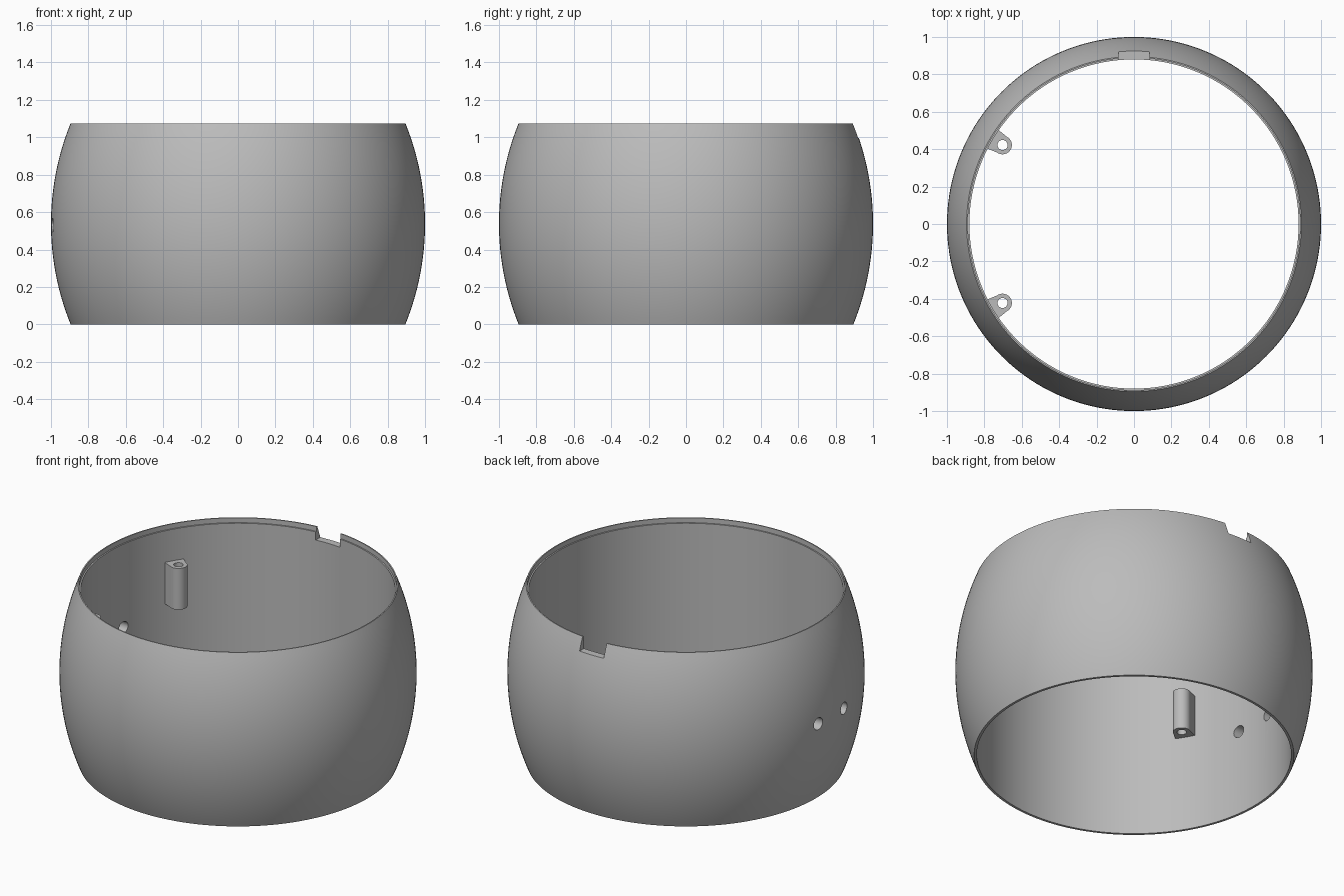
import bpy, bmesh, math
from mathutils import Matrix

if "Cube" in bpy.data.objects:
    bpy.data.objects.remove(bpy.data.objects["Cube"])

HEIGHT, MID = 1.075, 0.5375
R_IN, R_RIM, R_END = 0.88, 0.888, 0.895
SEG = 160

grey = bpy.data.materials.new("plain grey")
grey.diffuse_color = (0.5, 0.5, 0.5, 1)
grey.use_nodes = True
grey.node_tree.nodes["Principled BSDF"].inputs["Base Color"].default_value = grey.diffuse_color


def make_object(name, bm):
    bmesh.ops.recalc_face_normals(bm, faces=bm.faces)
    mesh = bpy.data.meshes.new(name)
    bm.to_mesh(mesh)
    bm.free()
    mesh.materials.append(grey)
    obj = bpy.data.objects.new(name, mesh)
    bpy.context.collection.objects.link(obj)
    return obj


def cylinder(name, radius, depth, matrix):
    bm = bmesh.new()
    bmesh.ops.create_cone(bm, cap_ends=True, segments=32, radius1=radius,
                          radius2=radius, depth=depth, matrix=matrix)
    return make_object(name, bm)


def cut(obj, cutters):
    """Subtract the cutters, bake the result and remove the cutters."""
    for c in cutters:
        c.hide_render = True
        mod = obj.modifiers.new("cut", 'BOOLEAN')
        mod.operation, mod.solver, mod.object = 'DIFFERENCE', 'EXACT', c
    bpy.context.view_layer.update()
    deps = bpy.context.evaluated_depsgraph_get()
    mesh = bpy.data.meshes.new_from_object(obj.evaluated_get(deps))
    obj.modifiers.clear()
    obj.data = mesh
    for c in cutters:
        bpy.data.objects.remove(c)


def smooth(obj):
    bpy.ops.object.select_all(action='DESELECT')
    obj.select_set(True)
    bpy.context.view_layer.objects.active = obj
    bpy.ops.object.shade_smooth_by_angle(angle=math.radians(30))


# Barrel shell: circular-arc outside, straight bore, stepped top rim
sag = 1 - R_END
arc_r = (MID ** 2 + sag ** 2) / (2 * sag)
profile = []
for i in range(33):
    z = HEIGHT * i / 32
    profile.append((1 - arc_r + math.sqrt(arc_r ** 2 - (z - MID) ** 2), z))
profile += [(R_RIM, HEIGHT), (R_RIM, HEIGHT - 0.03), (R_IN, HEIGHT - 0.03), (R_IN, 0)]

bm = bmesh.new()
rings = []
for k in range(SEG):
    a = 2 * math.pi * k / SEG
    rings.append([bm.verts.new((r * math.cos(a), r * math.sin(a), z)) for r, z in profile])
n = len(profile)
for k in range(SEG):
    p, q = rings[k], rings[(k + 1) % SEG]
    for i in range(n):
        j = (i + 1) % n
        bm.faces.new((p[i], q[i], q[j], p[j]))
shell = make_object("barrel_shell", bm)

# Rear rim notch and two side wire holes
bm = bmesh.new()
bmesh.ops.create_cube(bm, size=1, matrix=Matrix.Translation((0, 0.9, HEIGHT + 0.02))
                      @ Matrix.Diagonal((0.165, 0.3, 0.2, 1)))
cutters = [make_object("notch_cutter", bm)]
for y in (-0.125, 0.125):
    cutters.append(cylinder("wire_hole_cutter", 0.037, 0.5,
                            Matrix.Translation((-0.95, y, 0.53))
                            @ Matrix.Rotation(math.pi / 2, 4, 'Y')))
cut(shell, cutters)
smooth(shell)

# Screw posts: rounded tip facing inward, flared base sunk into the wall
Z0, Z1, POST_R = 0.595, 0.85, 0.82
for side, label in ((1, "rear"), (-1, "front")):
    turn = Matrix.Rotation(side * math.radians(149), 4, 'Z')
    outline = [(0.895, -0.06), (0.895, 0.06)]
    for i in range(17):
        a = math.radians(85 + 190 * i / 16)
        outline.append((POST_R + 0.05 * math.cos(a), 0.05 * math.sin(a)))
    bm = bmesh.new()
    face = bm.faces.new([bm.verts.new((x, y, Z0)) for x, y in outline])
    up = bmesh.ops.extrude_face_region(bm, geom=[face])["geom"]
    bmesh.ops.translate(bm, vec=(0, 0, Z1 - Z0),
                        verts=[v for v in up if isinstance(v, bmesh.types.BMVert)])
    bm.transform(turn)
    post = make_object(label + "_screw_post", bm)
    cut(post, [cylinder("screw_hole_cutter", 0.027, 1,
                        turn @ Matrix.Translation((POST_R, 0, 0.7)))])
    smooth(post)
